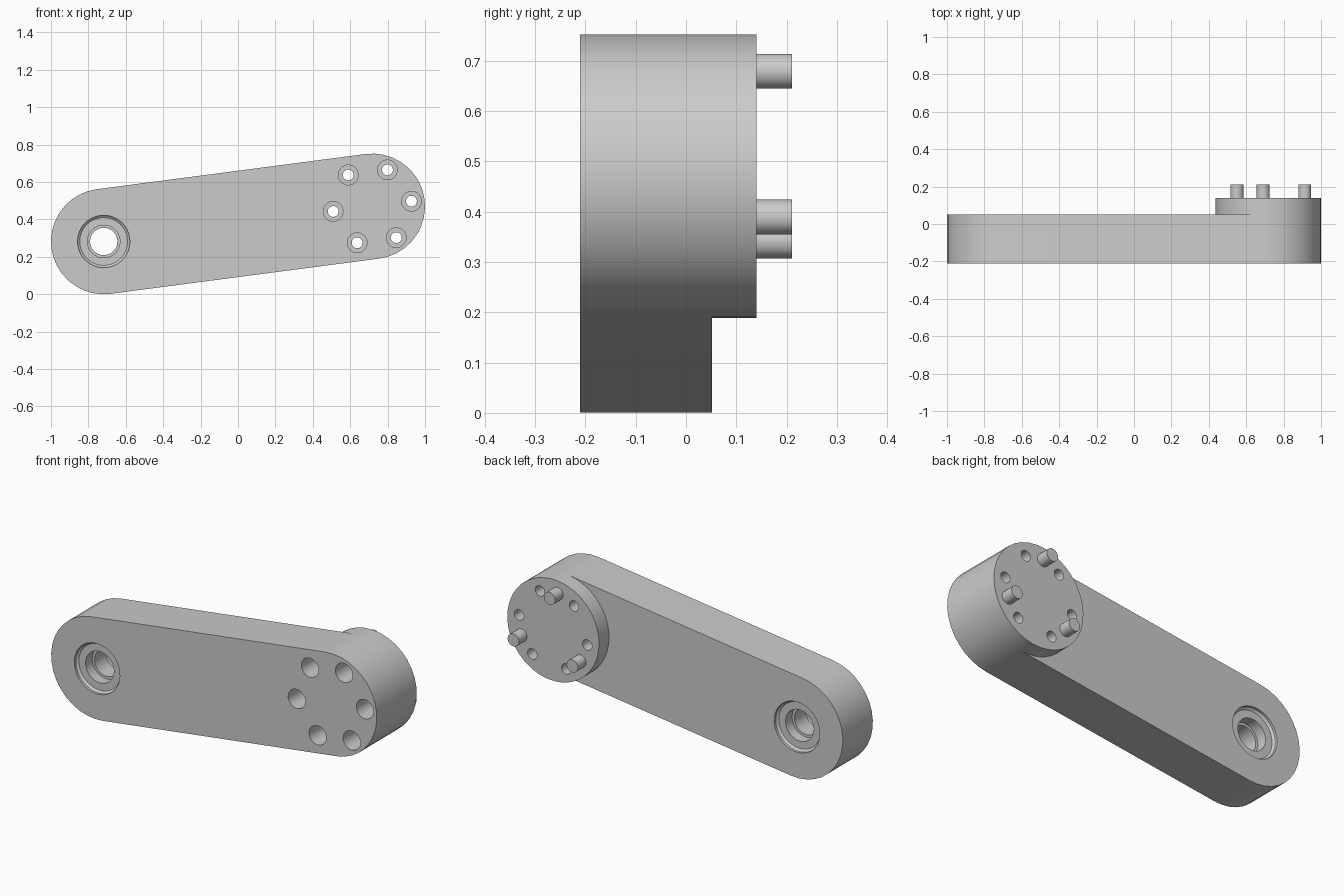
import bpy, bmesh
from math import sin, cos, pi, atan2, radians
from mathutils import Vector

cube = bpy.data.objects.get("Cube")
if cube:
    bpy.data.objects.remove(cube)

RADIUS = 0.282
PIVOT = Vector((-0.718, 0, 0.282))
HUB = Vector((0.718, 0, 0.47))
FRONT, BACK, BOSS, PIN_END = -0.211, 0.052, 0.14, 0.211
TILT = atan2(HUB.z - PIVOT.z, HUB.x - PIVOT.x)
BOLT_RING = 0.211
HALF = 18  # segments per half circle

grey = bpy.data.materials.new("machined grey")
grey.use_nodes = True
grey.diffuse_color = (0.6, 0.6, 0.6, 1)
grey.node_tree.nodes["Principled BSDF"].inputs["Base Color"].default_value = (0.6, 0.6, 0.6, 1)


def finish(bm, name):
    bmesh.ops.recalc_face_normals(bm, faces=bm.faces)
    mesh = bpy.data.meshes.new(name)
    bm.to_mesh(mesh)
    bm.free()
    mesh.materials.append(grey)
    obj = bpy.data.objects.new(name, mesh)
    bpy.context.collection.objects.link(obj)
    return obj


def smooth(obj):
    bpy.ops.object.select_all(action='DESELECT')
    obj.select_set(True)
    bpy.context.view_layer.objects.active = obj
    bpy.ops.object.shade_smooth_by_angle(angle=radians(30))


def polar(center, radius, angle, y):
    return Vector((center.x + radius * cos(angle), y, center.z + radius * sin(angle)))


def walls(bm, lower, upper):
    for i in range(len(lower)):
        j = (i + 1) % len(lower)
        bm.faces.new((lower[i], lower[j], upper[j], upper[i]))


def turned(bm, center, profile, sides):
    """Closed solid of (y, radius) rings around a y axis."""
    rings = [[bm.verts.new(polar(center, r, TILT + 2 * pi * i / sides, y))
              for i in range(sides)] for y, r in profile]
    for a, b in zip(rings, rings[1:]):
        walls(bm, a, b)
    bm.faces.new(rings[0])
    bm.faces.new(rings[-1])


def arc(bm, center, start, steps, y):
    return [bm.verts.new(polar(center, RADIUS, TILT + start + pi * i / HALF, y)) for i in steps]


# Arm with the round boss rising from its back
bm = bmesh.new()
full, inner = range(HALF + 1), range(1, HALF)
front = arc(bm, HUB, -pi / 2, full, FRONT) + arc(bm, PIVOT, pi / 2, full, FRONT)
right = arc(bm, HUB, -pi / 2, full, BACK)
left = arc(bm, PIVOT, pi / 2, full, BACK)
step = arc(bm, HUB, pi / 2, inner, BACK)
rim = arc(bm, HUB, -pi / 2, range(2 * HALF), BOSS)
bm.faces.new(front)
walls(bm, front, right + left)
bm.faces.new([right[-1]] + left + [right[0]] + step[::-1])
walls(bm, right + step, rim)
bm.faces.new(rim)
arm = finish(bm, "arm")

# Pivot bore with a stepped seat on both sides, and counterbored bolt holes
bm = bmesh.new()
mid = (FRONT + BACK) / 2
seat = [(0.142, 0.14), (0.118, 0.14), (0.108, 0.128), (0.108, 0.087), (0.05, 0.087), (0.05, 0.073)]
turned(bm, PIVOT, [(mid - d, r) for d, r in seat] + [(mid + d, r) for d, r in seat[::-1]], 36)
for k in range(6):
    spot = polar(HUB, BOLT_RING, TILT + k * pi / 3, 0)
    turned(bm, spot, [(FRONT - 0.02, 0.053), (0.03, 0.053), (0.03, 0.029), (BOSS + 0.02, 0.029)], 24)
cutter = finish(bm, "hole_cutter")
cutter.hide_render = True

cut = arm.modifiers.new("holes", 'BOOLEAN')
cut.operation = 'DIFFERENCE'
cut.solver = 'EXACT'
cut.object = cutter
bpy.context.view_layer.objects.active = arm
bpy.ops.object.modifier_apply(modifier=cut.name)
bpy.data.objects.remove(cutter)
smooth(arm)

# Three drive pins between the bolt holes
for k in range(3):
    bm = bmesh.new()
    spot = polar(HUB, BOLT_RING, TILT + pi / 2 + k * 2 * pi / 3, 0)
    turned(bm, spot, [(BOSS - 0.02, 0.035), (PIN_END, 0.035)], 24)
    smooth(finish(bm, "drive_pin_%d" % (k + 1)))
